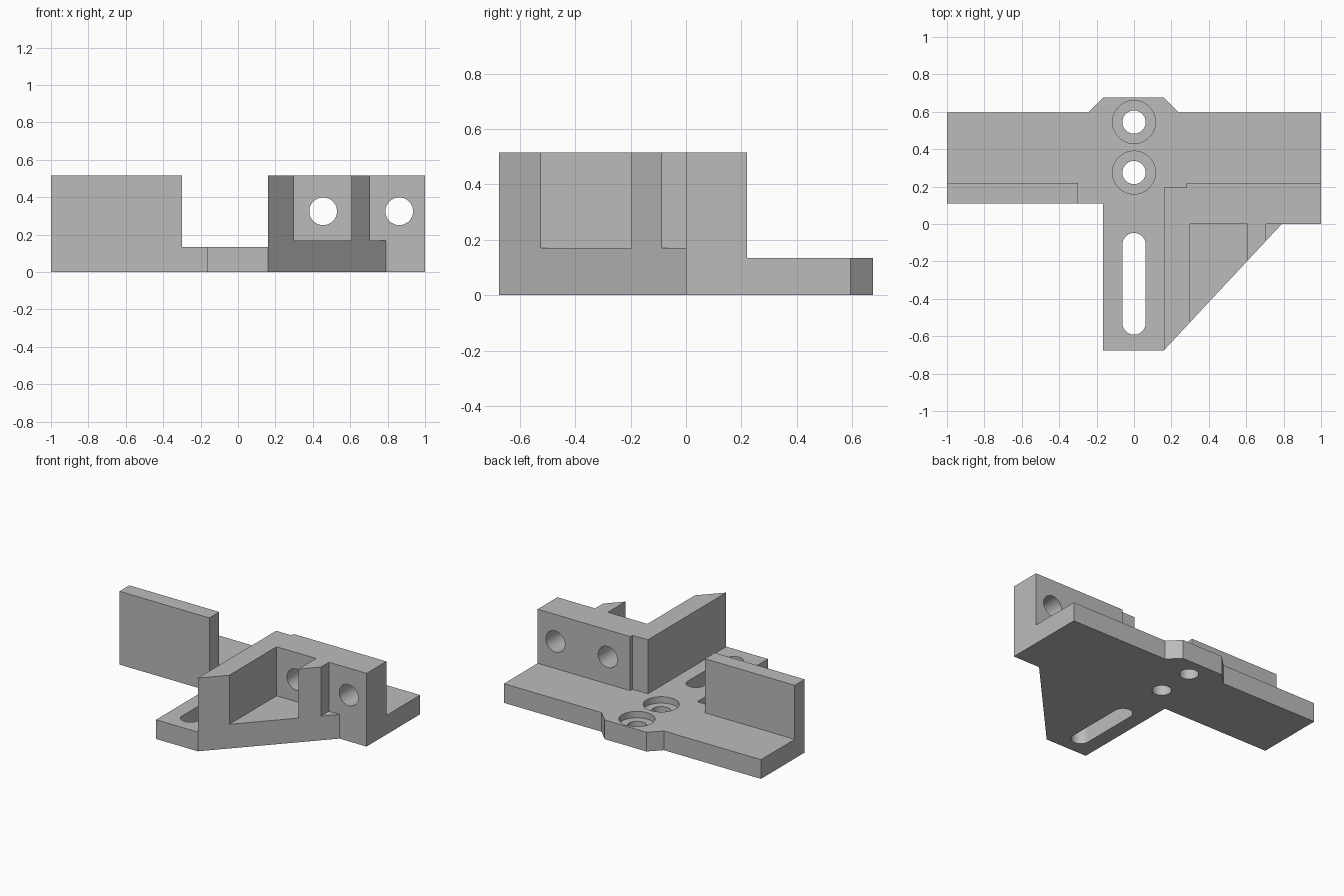
import bpy
import math

cube = bpy.data.objects.get("Cube")
if cube:
    bpy.data.objects.remove(cube, do_unlink=True)

grey = bpy.data.materials.new("plain grey")
grey.use_nodes = True
colour = (0.5, 0.5, 0.5, 1)
grey.diffuse_color = colour
grey.node_tree.nodes["Principled BSDF"].inputs["Base Color"].default_value = colour

PLATE = 0.135
TOP = 0.515


def prism(name, outline, z0, z1):
    """Extrude a counter-clockwise outline between two heights."""
    n = len(outline)
    verts = [(x, y, z) for z in (z0, z1) for x, y in outline]
    faces = [list(range(n))[::-1], list(range(n, 2 * n))]
    faces += [[i, (i + 1) % n, (i + 1) % n + n, i + n] for i in range(n)]
    mesh = bpy.data.meshes.new(name)
    mesh.from_pydata(verts, [], faces)
    mesh.materials.append(grey)
    obj = bpy.data.objects.new(name, mesh)
    bpy.context.collection.objects.link(obj)
    return obj


def box(name, x0, x1, y0, y1, z0, z1):
    return prism(name, [(x0, y0), (x1, y0), (x1, y1), (x0, y1)], z0, z1)


def stadium(name, x, y0, y1, r, z0, z1, steps=32):
    """Round hole, or a slot when the two end centres differ."""
    pts = []
    for cy, start in ((y1, 0), (y0, math.pi)):
        for i in range(steps + (y0 != y1)):
            a = start + math.pi * i / steps
            pts.append((x + r * math.cos(a), cy + r * math.sin(a)))
    return prism(name, pts, z0, z1)


def combine(target, other, operation):
    mod = target.modifiers.new(operation.title(), "BOOLEAN")
    mod.operation, mod.solver, mod.object = operation, "EXACT", other
    bpy.context.view_layer.objects.active = target
    bpy.ops.object.modifier_apply(modifier=mod.name)
    bpy.data.objects.remove(other, do_unlink=True)


# Flat base plate with the rear tab and front tongue
bracket = prism("mounting_bracket", [
    (-1, 0.11), (-0.165, 0.11), (-0.165, -0.675), (0.16, -0.675),
    (0.79, 0), (1, 0), (1, 0.595), (0.24, 0.595), (0.16, 0.675),
    (-0.165, 0.675), (-0.245, 0.595), (-1, 0.595)], 0, PLATE)

# Braced block: wall, long rib and short rib, left by cutting two pockets
block = prism("braced_block", [
    (0.16, -0.675), (0.79, 0), (1, 0), (1, 0.22),
    (0.28, 0.22), (0.28, 0.195), (0.16, 0.195)], PLATE, TOP)
for x0, x1 in ((0.30, 0.607), (0.707, 0.9)):
    combine(block, box("pocket", x0, x1, -1, 0, 0.17, 1), "DIFFERENCE")

# Bolt holes through the wall
for x in (0.455, 0.862):
    hole = stadium("wall_hole", 0, 0, 0, 0.074, -0.3, 0.3)
    hole.rotation_euler.x = math.pi / 2
    hole.location = (x, 0.11, 0.325)
    bpy.context.view_layer.update()
    combine(block, hole, "DIFFERENCE")

# Upright wall on the other side
wall = box("upright_wall", -1, -0.3, 0.11, 0.22, PLATE, TOP)
for part in (block, wall):
    combine(bracket, part, "UNION")

# Adjustment slot and counterbored holes in the plate
combine(bracket, stadium("slot", 0, -0.53, -0.11, 0.062, -0.1, 0.3), "DIFFERENCE")
for y in (0.275, 0.545):
    combine(bracket, stadium("hole", 0, y, y, 0.062, -0.1, 0.3), "DIFFERENCE")
    combine(bracket, stadium("counterbore", 0, y, y, 0.115, 0.09, 0.3), "DIFFERENCE")

bpy.ops.object.select_all(action="DESELECT")
bracket.select_set(True)
bpy.context.view_layer.objects.active = bracket
bpy.ops.object.shade_smooth_by_angle(angle=math.radians(30))
